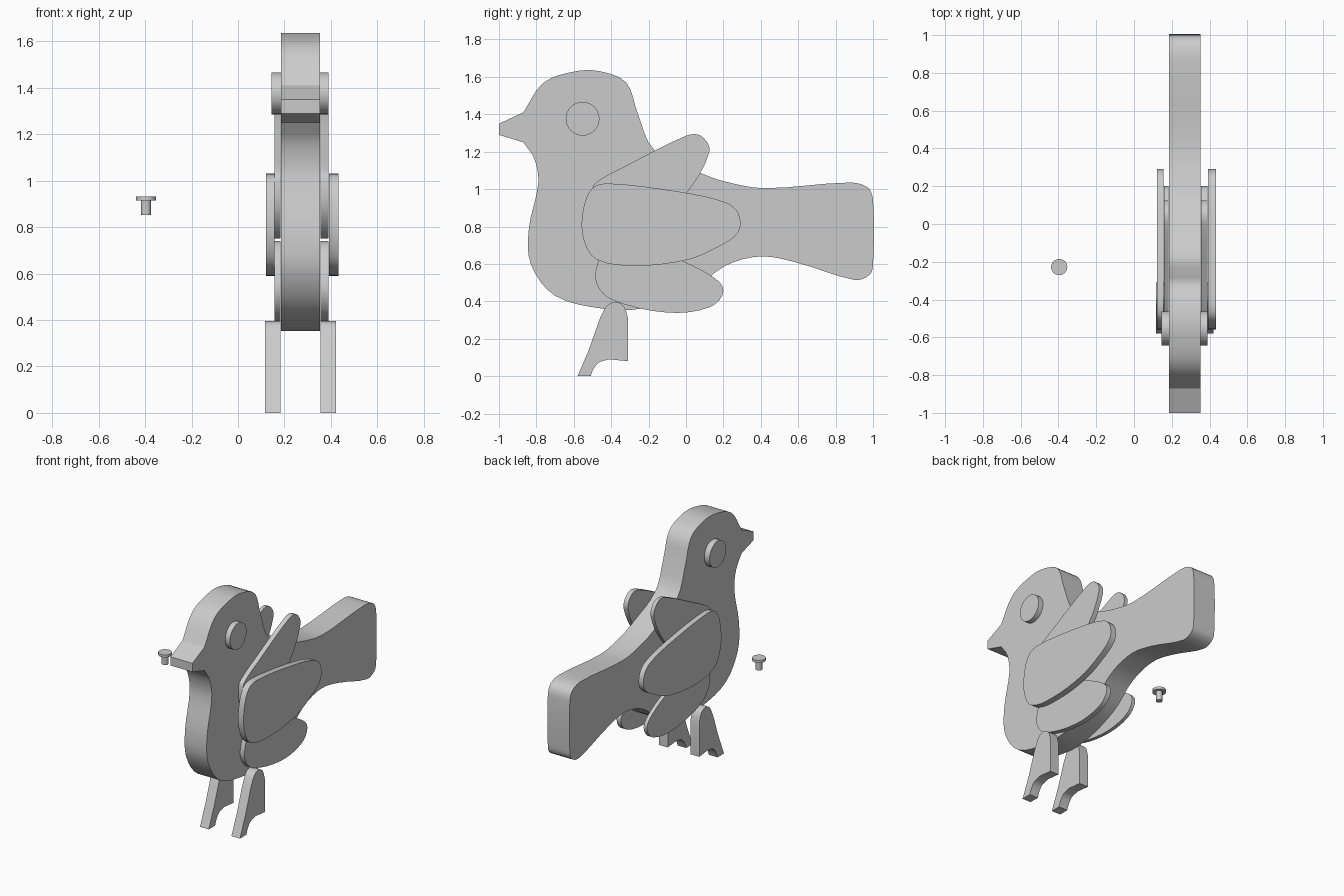
import bpy
import bmesh
import math
from mathutils import Vector
from mathutils.geometry import interpolate_bezier

cube = bpy.data.objects.get("Cube")
if cube:
    bpy.data.objects.remove(cube)

# One plain grey for every part
GREY = (0.6, 0.6, 0.6, 1)
grey = bpy.data.materials.new("plain grey")
grey.use_nodes = True
grey.diffuse_color = GREY
grey.node_tree.nodes["Principled BSDF"].inputs["Base Color"].default_value = GREY


def smooth_run(points, closed=False, steps=4):
    """Rounded path through (y, z) points."""
    pts = [Vector((0, y, z)) for y, z in points]
    n = len(pts)

    def tangent(i):
        if closed:
            return (pts[(i + 1) % n] - pts[i - 1]).normalized()
        return (pts[min(i + 1, n - 1)] - pts[max(i - 1, 0)]).normalized()

    path = []
    for i in range(n if closed else n - 1):
        j = (i + 1) % n
        reach = (pts[j] - pts[i]).length / 3
        path += interpolate_bezier(pts[i], pts[i] + tangent(i) * reach,
                                   pts[j] - tangent(j) * reach, pts[j], steps + 1)[:-1]
    if not closed:
        path.append(pts[-1])
    return [(p.y, p.z) for p in path]


def finish(name, bm):
    bmesh.ops.recalc_face_normals(bm, faces=bm.faces)
    mesh = bpy.data.meshes.new(name)
    bm.to_mesh(mesh)
    bm.free()
    mesh.materials.append(grey)
    obj = bpy.data.objects.new(name, mesh)
    bpy.context.collection.objects.link(obj)
    bpy.ops.object.select_all(action="DESELECT")
    obj.select_set(True)
    bpy.context.view_layer.objects.active = obj
    bpy.ops.object.shade_smooth_by_angle(angle=math.radians(30))
    return obj


def board(name, outline, x_range):
    """Flat cut-out panel: a side outline given thickness along x."""
    x0, x1 = x_range
    bm = bmesh.new()
    face = bm.faces.new([bm.verts.new((x0, y, z)) for y, z in outline])
    moved = bmesh.ops.extrude_face_region(bm, geom=[face])["geom"]
    bmesh.ops.translate(bm, vec=(x1 - x0, 0, 0),
                        verts=[v for v in moved if isinstance(v, bmesh.types.BMVert)])
    return finish(name, bm)


def circle(y, z, r, sides=32):
    turns = [math.tau * i / sides for i in range(sides)]
    return [(y + r * math.cos(a), z + r * math.sin(a)) for a in turns]


# Body with head and tail
BODY_X = (0.185, 0.353)
body = smooth_run([
    (-.87, 1.41), (-.76, 1.57), (-.59, 1.63), (-.46, 1.63), (-.32, 1.57), (-.26, 1.41),
    (-.17, 1.21), (.07, 1.09), (.21, 1.04), (.42, 1.005), (.87, 1.035), (.97, 1.01),
    (1, .94), (1, .6), (.98, .54), (.9, .515), (.6, .605), (.4, .64), (.21, .59),
    (.02, .45), (-.25, .36), (-.44, .36), (-.7, .43), (-.83, .6), (-.84, .79),
    (-.79, 1.03), (-.81, 1.16), (-.87, 1.25)])
board("body", body, BODY_X)

# Beak
board("beak", [(-.87, 1.41), (-1, 1.35), (-1, 1.29), (-.87, 1.25)], BODY_X)

# Side outlines shared by both sides
main_wing = smooth_run([
    (-.41, 1.03), (-.03, .985), (.21, .93), (.28, .87), (.28, .77), (.16, .685),
    (0, .62), (-.27, .59), (-.48, .625), (-.55, .74), (-.55, .89), (-.5, 1.005)], True)
upper_feather = smooth_run([
    (-.5, 1.005), (-.46, 1.05), (-.33, 1.12), (0, 1.285), (.08, 1.285), (.125, 1.2),
    (0, .975), (-.14, .86), (-.35, .75), (-.48, .85)], True)
lower_feather = smooth_run([
    (-.47, .61), (-.48, .5), (-.4, .41), (-.1, .34), (.13, .37), (.2, .46),
    (.13, .54), (-.05, .63), (-.25, .72), (-.4, .73)], True)
leg = (smooth_run([(-.46, .31), (-.42, .38), (-.37, .395), (-.33, .37), (-.31, .31)])
       + [(-.31, .08)]
       + smooth_run([(-.41, .09), (-.47, .07), (-.51, .01)])
       + [(-.58, .01 - .01), (-.52, .14)])
leg = [(y, 0 if z < .02 else z) for y, z in leg]
eye = circle(-.553, 1.376, .09)

# Matching pieces on each side of the body
pieces = {
    "eye": (eye, (.353, .389), (.145, .185)),
    "main_wing": (main_wing, (.391, .433), (.121, .157)),
    "upper_feather": (upper_feather, (.356, .389), (.158, .183)),
    "lower_feather": (lower_feather, (.356, .389), (.158, .183)),
    "leg": (leg, (.356, .421), (.116, .183)),
}
for part, (outline, left, right) in pieces.items():
    board("left_" + part, outline, left)
    board("right_" + part, outline, right)

# Loose peg standing apart: a flat round head on a short shaft
for part, radius, low, high in (("peg_head", .043, .915, .932), ("peg_shaft", .021, .852, .915)):
    bm = bmesh.new()
    bmesh.ops.create_cone(bm, cap_ends=True, segments=24, radius1=radius, radius2=radius,
                          depth=high - low)
    bmesh.ops.translate(bm, vec=(-.396, -.228, (low + high) / 2), verts=bm.verts)
    finish(part, bm)
